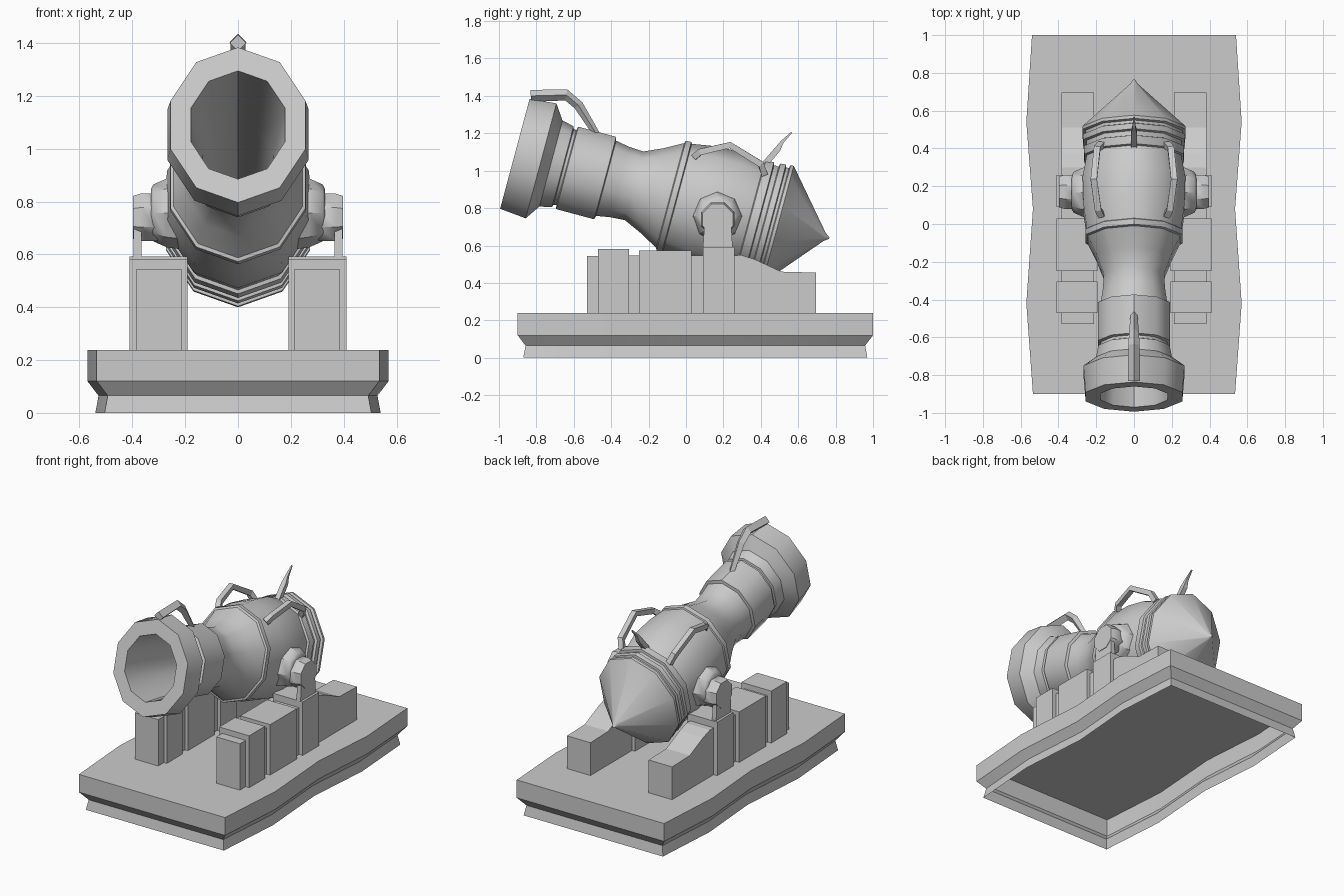
import bpy, bmesh
from math import sin, cos, tau, radians
from mathutils import Vector

if "Cube" in bpy.data.objects:
    bpy.data.objects.remove(bpy.data.objects["Cube"])

grey = bpy.data.materials.new("plain_grey")
grey.use_nodes = True
grey.diffuse_color = (0.6, 0.6, 0.6, 1)
grey.node_tree.nodes["Principled BSDF"].inputs["Base Color"].default_value = (0.6, 0.6, 0.6, 1)


def loft(name, rings, smooth=40, open_end=False):
    """Skin a list of equal-length point rings and cap the ends."""
    bm = bmesh.new()
    vs = [[bm.verts.new(p) for p in ring] for ring in rings]
    n = len(vs[0])
    for a, b in zip(vs, vs[1:]):
        for i in range(n):
            j = (i + 1) % n
            bm.faces.new((a[i], a[j], b[j], b[i]))
    bm.faces.new(vs[0])
    if not open_end:
        bm.faces.new(vs[-1])
    bmesh.ops.recalc_face_normals(bm, faces=bm.faces)
    mesh = bpy.data.meshes.new(name)
    bm.to_mesh(mesh)
    bm.free()
    mesh.materials.append(grey)
    obj = bpy.data.objects.new(name, mesh)
    bpy.context.collection.objects.link(obj)
    if smooth:
        bpy.ops.object.select_all(action="DESELECT")
        obj.select_set(True)
        bpy.context.view_layer.objects.active = obj
        bpy.ops.object.shade_smooth_by_angle(angle=radians(smooth))
    return obj


def lathe(name, profile, origin, axis, up, sides, squash=1.0, turn=0.0):
    """Turn (distance, radius) pairs around an axis."""
    o, d, u = Vector(origin), Vector(axis).normalized(), Vector(up).normalized()
    w = d.cross(u) * squash
    angles = [tau * (i + turn) / sides for i in range(sides)]
    return loft(name, [[o + d * s + (u * cos(a) + w * sin(a)) * r for a in angles]
                       for s, r in profile])


def prism(name, outline, x0, x1):
    """Extrude a (y, z) outline between two x positions."""
    return loft(name, [[(x, y, z) for y, z in outline] for x in (x0, x1)], smooth=0)


def bar(name, path, radii, turn=0.0):
    """Four-sided bar following a bent path in a lengthwise plane."""
    pts = [Vector(p) for p in path]
    rings = []
    for i, p in enumerate(pts):
        t = (pts[min(i + 1, len(pts) - 1)] - pts[max(i - 1, 0)]).normalized()
        side = Vector((1, 0, 0))
        side = (side - t * side.dot(t)).normalized()
        up = side.cross(t)
        rings.append([p + (side * cos(a) + up * sin(a)) * radii[i]
                      for a in [tau * (k + turn) / 4 for k in range(4)]])
    return loft(name, rings, smooth=0)


# Wavy platform: an open-bottomed shell with a chamfered lip and a skirt
edge = [(-0.90, 0.535), (-0.42, 0.57), (0.08, 0.535), (0.54, 0.57), (1.0, 0.54)]
DECK = 0.238


def platform_ring(z, inset):
    right = [(w - inset, 0.05 + (y - 0.05) * (1 - inset / 0.95), z) for y, w in edge]
    return right + [(-x, y, z) for x, y, z in reversed(right)]


loft("platform", [platform_ring(z, i) for z, i in (
    (DECK, 0), (0.12, 0), (0.065, 0.042), (0, 0.03))], smooth=20, open_end=True)

# Barrel: bore, flared muzzle, collar, neck, round chamber, rings and pointed breech
bore = [(1.3, 0.13), (0.6, 0.16), (0, 0.212)]
muzzle = [(0, 0.304), (0.145, 0.318), (0.2, 0.238), (0.265, 0.224), (0.27, 0.21), (0.285, 0.208)]
collar = [(0.29, 0.228), (0.5, 0.228), (0.505, 0.208)]
neck = [(0.58, 0.195), (0.66, 0.19), (0.76, 0.235), (0.86, 0.29)]
chamber = [(0.865, 0.304), (0.895, 0.306), (0.9, 0.297), (1.03, 0.318), (1.18, 0.323), (1.3, 0.298)]
rings = [(1.305, 0.312), (1.35, 0.316), (1.355, 0.3), (1.38, 0.3), (1.385, 0.318),
         (1.415, 0.32), (1.42, 0.306), (1.435, 0.306), (1.44, 0.324), (1.457, 0.324)]
breech = [(1.715, 0.022), (1.74, 0.004)]
lathe("barrel", bore + muzzle + collar + neck + chamber + rings + breech,
      (0, -0.915, 1.09), (0, 0.966, -0.259), (0, 0.259, 0.966), 10, squash=0.885)

# Carrying handle on the muzzle and the fuse on the breech
bar("muzzle_handle", [(0, -0.83, 1.4), (0, -0.64, 1.405), (0, -0.575, 1.35), (0, -0.475, 1.19)],
    [0.032, 0.03, 0.026, 0.018])
bar("fuse", [(0, 0.40, 1.01), (0, 0.49, 1.115), (0, 0.515, 1.155), (0, 0.565, 1.205)],
    [0.024, 0.022, 0.012, 0.005], 0.5)

# Parts repeated on both sides
wide_blocks = [(-0.47, -0.305, 0.582), (-0.25, 0.03, 0.572), (0.09, 0.26, 0.592)]
for side, label in ((1, "left"), (-1, "right")):
    # Carriage rail with a stepped-down tail
    prism(label + "_rail", [(-0.53, DECK), (-0.53, 0.545), (0.30, 0.548), (0.37, 0.525),
                            (0.51, 0.46), (0.695, 0.455), (0.695, DECK)], side * 0.213, side * 0.385)
    for k, (y0, y1, top) in enumerate(wide_blocks):
        prism(f"{label}_rail_block_{k + 1}", [(y0, DECK), (y0, top), (y1, top), (y1, DECK)],
              side * 0.192, side * 0.411)

    # Trunnion: tapered root flange, stout pin and the bracket plate below it
    lathe(label + "_trunnion_flange", [(0.2, 0.14), (0.27, 0.13), (0.32, 0.108), (0.33, 0.09)],
          (0, 0.168, 0.757), (side, 0, 0), (0, 0, 1), 8)
    lathe(label + "_trunnion_pin", [(0.2, 0.07), (0.28, 0.075), (0.31, 0.097), (0.37, 0.097), (0.398, 0.088)],
          (0, 0.17, 0.74), (side, 0, 0), (0, 0, 1), 8, turn=0.5)
    prism(label + "_trunnion_bracket", [(0.09, 0.58), (0.10, 0.74), (0.24, 0.74), (0.25, 0.58)],
          side * 0.365, side * 0.395)

    # Lifting handle on the chamber
    bar(label + "_lifting_handle",
        [(side * x, y, z) for x, y, z in ((0.172, 0.045, 1.075), (0.19, 0.075, 1.1),
                                          (0.213, 0.235, 1.137), (0.195, 0.40, 1.035), (0.172, 0.42, 0.98))],
        [0.024] * 5, 0.5)
